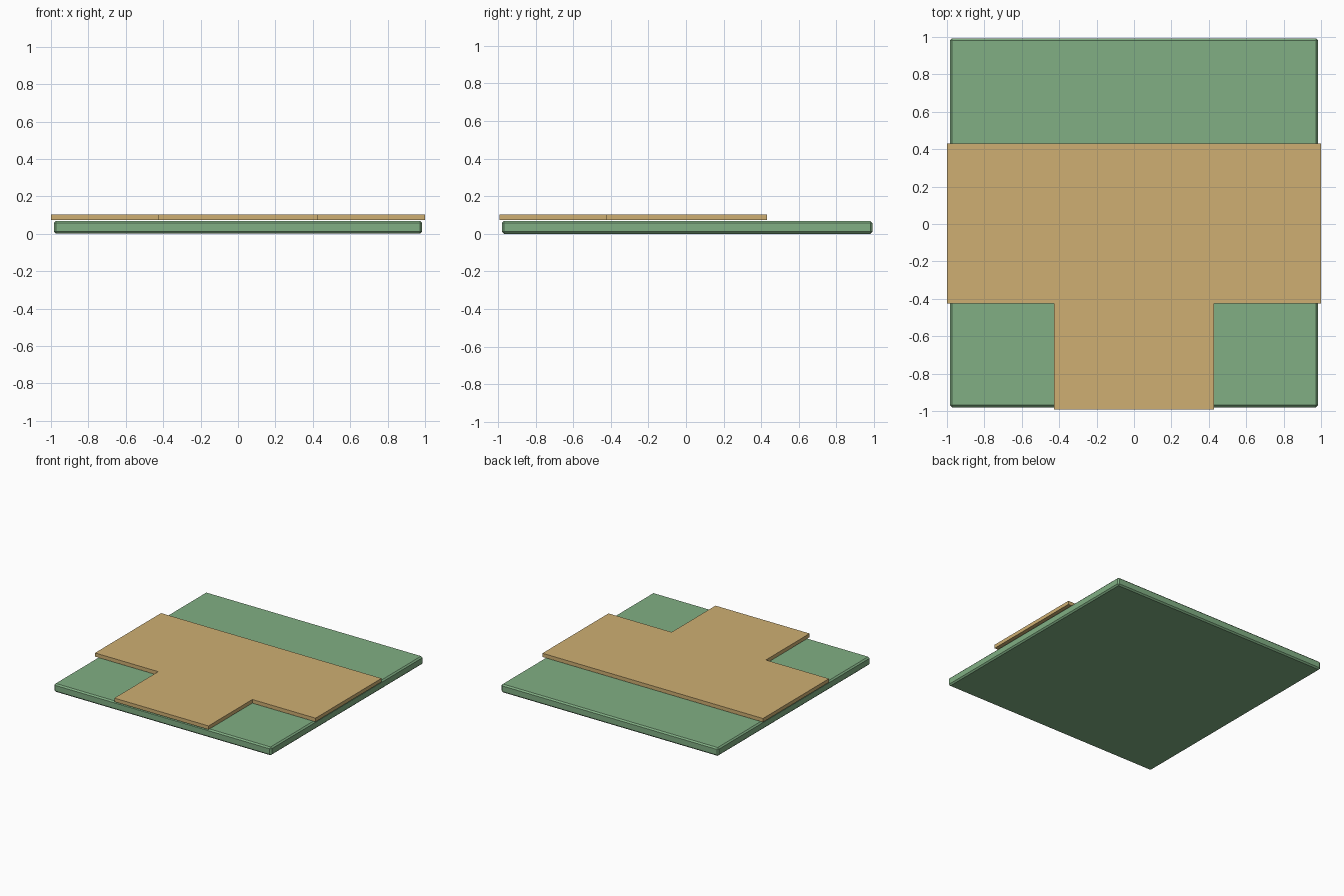
import bpy, bmesh

if "Cube" in bpy.data.objects:
    bpy.data.objects.remove(bpy.data.objects["Cube"])


def material(name, color):
    mat = bpy.data.materials.new(name)
    mat.diffuse_color = (*color, 1)
    mat.use_nodes = True
    mat.node_tree.nodes["Principled BSDF"].inputs["Base Color"].default_value = mat.diffuse_color
    return mat


def slab(name, outline, z0, z1, mat, bevel=0):
    # Extrude a flat outline between two heights, optionally chamfering every edge
    bm = bmesh.new()
    face = bm.faces.new([bm.verts.new((x, y, z0)) for x, y in outline])
    ext = bmesh.ops.extrude_face_region(bm, geom=[face], use_keep_orig=True)
    top = [v for v in ext["geom"] if isinstance(v, bmesh.types.BMVert)]
    bmesh.ops.translate(bm, verts=top, vec=(0, 0, z1 - z0))
    bmesh.ops.recalc_face_normals(bm, faces=bm.faces[:])
    if bevel:
        bmesh.ops.bevel(bm, geom=bm.edges[:], offset=bevel, segments=1,
                        affect='EDGES', profile=0.5)
    mesh = bpy.data.meshes.new(name)
    bm.to_mesh(mesh)
    bm.free()
    mesh.materials.append(mat)
    obj = bpy.data.objects.new(name, mesh)
    bpy.context.collection.objects.link(obj)
    return obj


green = material("green", (0.22, 0.43, 0.23))
tan = material("tan", (0.62, 0.43, 0.17))

# Square base with chamfered edges
w, front, back = 0.985, -0.98, 0.992
slab("base_tile", [(-w, front), (w, front), (w, back), (-w, back)],
     0, 0.068, green, bevel=0.011)

# T-shaped path lying just above the base: right half, then mirrored
half = [(0.427, -0.992), (0.427, -0.424), (1, -0.424), (1, 0.431)]
outline = half + [(-x, y) for x, y in reversed(half)]
slab("t_junction_path", outline, 0.073, 0.103, tan)
